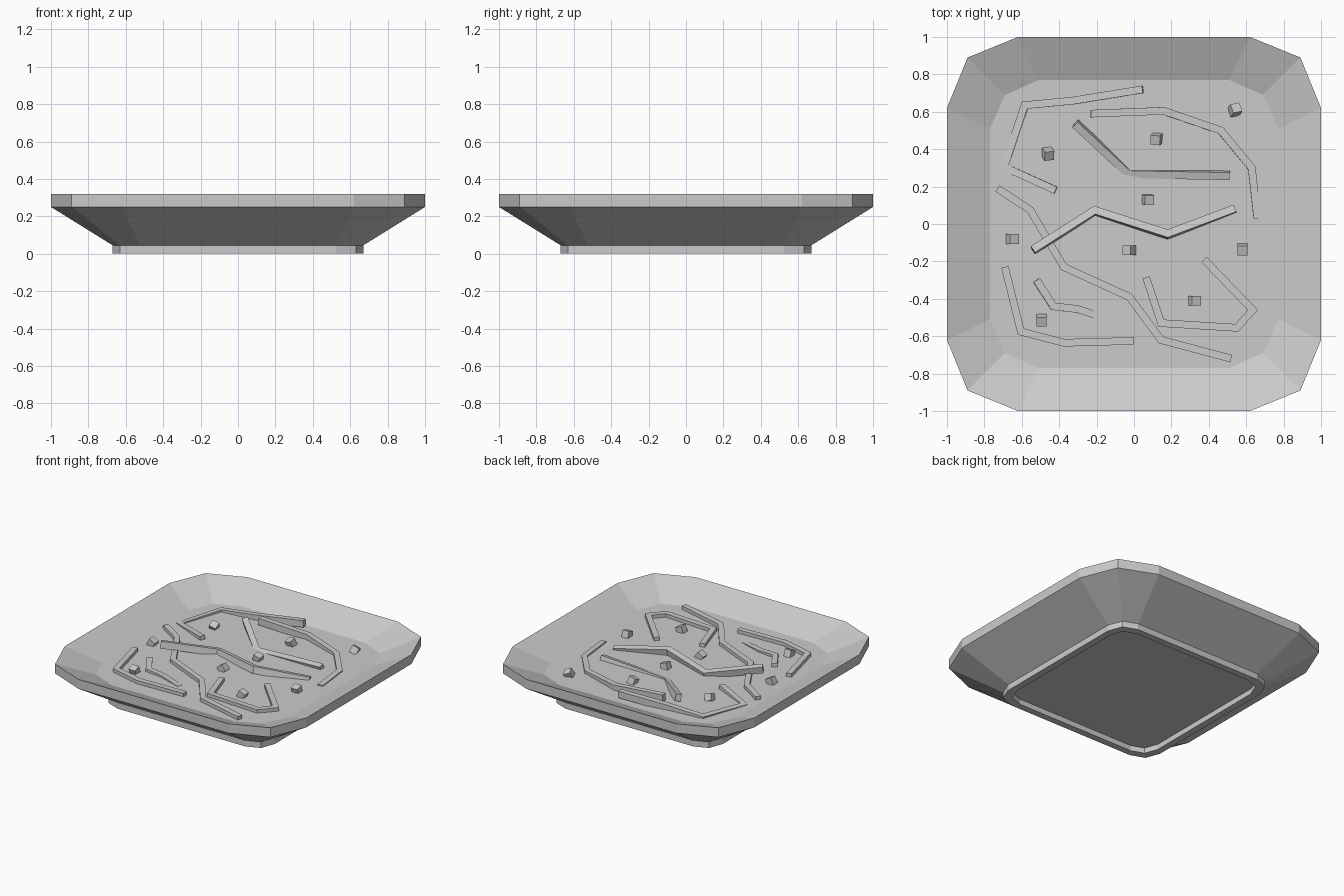
import bpy, bmesh
from mathutils import Vector, Euler

cube = bpy.data.objects.get("Cube")
if cube:
    bpy.data.objects.remove(cube, do_unlink=True)

# Single grey material
grey = bpy.data.materials.new("pale grey")
grey.use_nodes = True
GREY = (0.6, 0.6, 0.6, 1)
grey.diffuse_color = GREY
grey.node_tree.nodes["Principled BSDF"].inputs["Base Color"].default_value = GREY


def finish(name, bm):
    bmesh.ops.recalc_face_normals(bm, faces=bm.faces)
    mesh = bpy.data.meshes.new(name)
    bm.to_mesh(mesh)
    bm.free()
    mesh.materials.append(grey)
    obj = bpy.data.objects.new(name, mesh)
    bpy.context.collection.objects.link(obj)
    return obj


def bridge(bm, a, b):
    n = len(a)
    for i in range(n):
        j = (i + 1) % n
        bm.faces.new((a[i], a[j], b[j], b[i]))


# Plate: rounded-square rings, from under the foot, up the outside, to the floor
def ring(bm, near, corner, far, z):
    quarter = [(far, near), (corner, corner), (near, far)]
    pts = []
    for _ in range(4):
        pts += quarter
        quarter = [(-y, x) for x, y in quarter]
    return [bm.verts.new((x, y, z)) for x, y in pts]


FLOOR = 0.22
bm = bmesh.new()
rings = [ring(bm, *r) for r in [
    (0.49, 0.585, 0.62, 0.04),
    (0.49, 0.585, 0.62, 0.0),
    (0.525, 0.63, 0.67, 0.0),
    (0.525, 0.63, 0.67, 0.045),
    (0.62, 0.89, 1.0, 0.25),
    (0.62, 0.89, 1.0, 0.32),
    (0.51, 0.69, 0.77, FLOOR),
]]
for a, b in zip(rings, rings[1:]):
    bridge(bm, a, b)
bm.faces.new(rings[0])
bm.faces.new(rings[-1])
finish("plate", bm)


# Bent strips: a mitred path on a tilted plane z = height + gx*x + gy*y
def strip(name, path, height, gx=0.0, gy=0.0, half=0.02, thick=0.05):
    pts = [Vector(p) for p in path]
    dirs = [(b - a).normalized() for a, b in zip(pts, pts[1:])]
    up = Vector((-gx, -gy, 1)).normalized()
    bm = bmesh.new()
    sections = []
    for i, p in enumerate(pts):
        d0, d1 = dirs[max(i - 1, 0)], dirs[min(i, len(dirs) - 1)]
        n0, n1 = Vector((-d0.y, d0.x)), Vector((-d1.y, d1.x))
        side = (n0 + n1) * half / (1 + n0.dot(n1))
        top = []
        for q in (p + side, p - side):
            top.append(Vector((q.x, q.y, height + gx * q.x + gy * q.y)))
        corners = top + [v - up * thick for v in reversed(top)]
        sections.append([bm.verts.new(v) for v in corners])
    for a, b in zip(sections, sections[1:]):
        bridge(bm, a, b)
    bm.faces.new(sections[0])
    bm.faces.new(sections[-1])
    finish(name, bm)


strip("back_left_strip", [(-.42, .18), (-.695, .305), (-.585, .635),
                          (-.325, .66), (.045, .72)], 0.284, 0.085)
strip("back_right_strip", [(-.23, .59), (.16, .605), (.465, .5),
                           (.63, .3), (.66, .03)], 0.268, -0.06)
strip("back_middle_strip", [(-.315, .53), (-.03, .265), (.51, .255)], 0.149, 0.055, 0.28)
strip("centre_zigzag_strip", [(-.54, -.135), (-.21, .075), (.18, -.05), (.54, .085)],
      0.263, -0.015, -0.22)
strip("long_strip", [(-.73, .19), (-.555, .075), (-.375, -.23), (-.025, -.39),
                     (.145, -.62), (.52, -.72)], 0.246)
strip("front_left_strip", [(-.69, -.23), (-.605, -.575), (-.375, -.635), (0, -.625)], 0.246)
strip("short_front_strip", [(-.52, -.3), (-.43, -.44), (-.3, -.455), (-.12, -.515)],
      0.215, -0.06)
strip("front_right_strip", [(.065, -.285), (.145, -.53), (.55, -.555),
                            (.635, -.46), (.375, -.19)], 0.246)

# Crumbs: small tilted cubes resting in the floor (x, y, tilt x, tilt y, turn)
crumbs = [(-.46, .375, .5, .3, .1), (.12, .455, .3, -.25, -.1), (.54, .61, -.4, .4, .2),
          (.075, .13, .1, .3, 0), (-.65, -.08, 0, .45, 0), (-.025, -.14, 0, -.6, 0),
          (.58, -.135, .3, 0, 0), (.325, -.41, 0, .4, 0), (-.495, -.515, .35, 0, 0)]
for i, (x, y, rx, ry, rz) in enumerate(crumbs):
    bm = bmesh.new()
    bmesh.ops.create_cube(bm, size=0.052)
    obj = finish(f"crumb_{i + 1}", bm)
    obj.location = (x, y, FLOOR + 0.015)
    obj.rotation_euler = Euler((rx, ry, rz))
